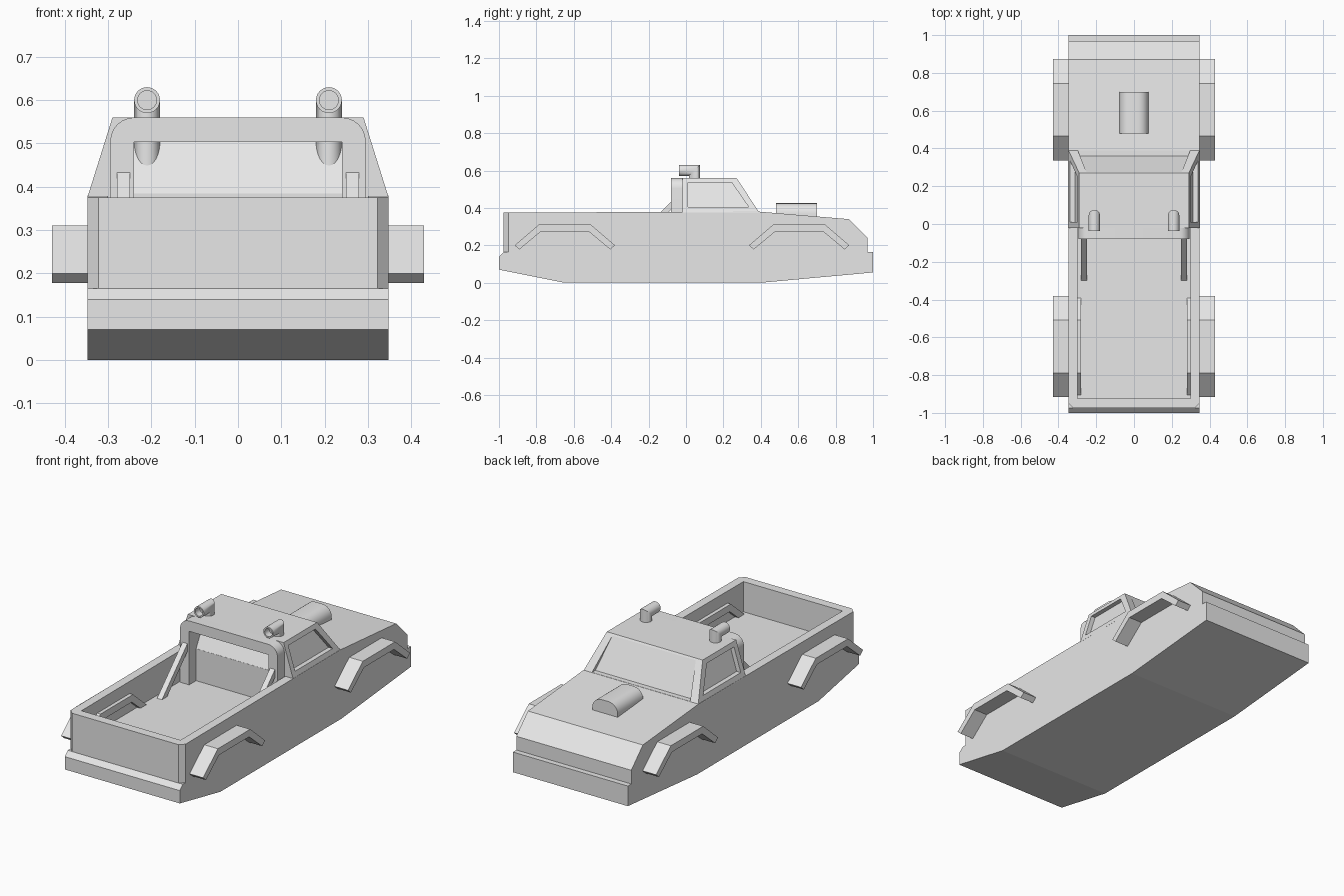
import bpy, bmesh, math

cube = bpy.data.objects.get("Cube")
if cube:
    bpy.data.objects.remove(cube, do_unlink=True)

grey = bpy.data.materials.new("plain_grey")
grey.use_nodes = True
grey.diffuse_color = (0.8, 0.8, 0.8, 1)
grey.node_tree.nodes["Principled BSDF"].inputs["Base Color"].default_value = (0.8, 0.8, 0.8, 1)


def loft(name, rings):
    """Skin a list of matching closed rings and cap both ends."""
    bm = bmesh.new()
    loops = [[bm.verts.new(p) for p in ring] for ring in rings]
    n = len(loops[0])
    for a, b in zip(loops, loops[1:]):
        for i in range(n):
            j = (i + 1) % n
            bm.faces.new((a[i], a[j], b[j], b[i]))
    bm.faces.new(loops[0])
    bm.faces.new(loops[-1])
    bmesh.ops.recalc_face_normals(bm, faces=bm.faces)
    mesh = bpy.data.meshes.new(name)
    bm.to_mesh(mesh)
    bm.free()
    mesh.materials.append(grey)
    ob = bpy.data.objects.new(name, mesh)
    bpy.context.collection.objects.link(ob)
    return ob


def side_prism(name, profile, x0, x1):
    """Extrude a (y, z) profile across x."""
    return loft(name, [[(x, y, z) for y, z in profile] for x in (x0, x1)])


def back_prism(name, profile, y0, y1):
    """Extrude an (x, z) profile along y."""
    return loft(name, [[(x, y, z) for x, z in profile] for y in (y0, y1)])


def box(name, x0, x1, y0, y1, z0, z1):
    return side_prism(name, [(y0, z0), (y1, z0), (y1, z1), (y0, z1)], x0, x1)


def carve(ob, cutters):
    """Subtract the cutters from the object and delete them."""
    for c in cutters:
        c.hide_render = True
        mod = ob.modifiers.new("cut", 'BOOLEAN')
        mod.operation = 'DIFFERENCE'
        mod.solver = 'EXACT'
        mod.object = c
    dg = bpy.context.evaluated_depsgraph_get()
    mesh = bpy.data.meshes.new_from_object(ob.evaluated_get(dg))
    ob.modifiers.clear()
    ob.data = mesh
    for c in cutters:
        bpy.data.objects.remove(c, do_unlink=True)


def arch(half, top, radius, base, steps=6):
    """Outline with a flat base and rounded top corners."""
    pts = [(-half, base)]
    for cx, start in ((-half + radius, math.pi), (half - radius, math.pi / 2)):
        for i in range(steps + 1):
            a = start - i / steps * math.pi / 2
            pts.append((cx + radius * math.cos(a), top - radius + radius * math.sin(a)))
    return pts + [(half, base)]


def smooth(ob):
    bpy.ops.object.select_all(action='DESELECT')
    ob.select_set(True)
    bpy.context.view_layer.objects.active = ob
    bpy.ops.object.shade_smooth_by_angle(angle=math.radians(35))


W, FLOOR, RAIL, ROOF = 0.348, 0.21, 0.375, 0.56

# Body tub with bumpers, load bed and chamfered tail corners
body = side_prism("body", [
    (-1, 0.07), (-1, 0.14), (-0.975, 0.165), (-0.975, RAIL), (0.39, 0.38),
    (0.87, 0.34), (0.97, 0.24), (0.97, 0.165), (1, 0.165), (1, 0.055),
    (0.4, 0), (-0.65, 0)], -W, W)
cuts = [box("bed_cutter", -0.3, 0.3, -0.925, -0.02, FLOOR, 0.5)]
for s in (-1, 1):
    tri = [(s * 0.322, -0.975), (s * 0.36, -0.937), (s * 0.36, -0.99), (s * 0.322, -0.99)]
    cuts.append(loft("corner_cutter", [[(x, y, z) for x, y in tri] for z in (0.165, 0.5)]))
carve(body, cuts)


# Cab with tapered sides, recessed windscreen, side windows and open back
def side_x(z):
    return W - (z - RAIL) * (W - 0.29) / (ROOF - RAIL)


def section(y0, y1, z):
    x = side_x(z)
    return [(-x, y0, z), (x, y0, z), (x, y1, z), (-x, y1, z)]


cab = loft("cab", [section(-0.02, 0.393, 0.374), section(-0.02, 0.27, ROOF)])
cuts = [loft("windscreen_cutter", [
    [(-h, y, z), (h, y, z), (h, 0.6, z), (-h, 0.6, z)]
    for h, y, z in ((0.297, 0.36, 0.381), (0.25, 0.272, 0.559))])]
window = [(0.01, 0.405), (0.335, 0.405), (0.245, 0.535), (0.01, 0.535)]
for s in (-1, 1):
    cuts.append(loft("window_cutter", [
        [(s * (side_x(z) + d), y, z) for y, z in window] for d in (-0.025, 0.05)]))
cuts.append(side_prism("back_cutter", [
    (-0.1, 0.385), (-0.019, 0.385), (0.045, 0.505), (-0.1, 0.505)], -0.24, 0.24))
carve(cab, cuts)

# Roll bar hoop standing on the bed floor
hoop = back_prism("roll_bar", arch(0.295, ROOF, 0.055, FLOOR - 0.005), -0.08, -0.019)
carve(hoop, [box("hoop_cutter", -0.24, 0.24, -0.2, 0.1, 0.1, 0.503)])
smooth(hoop)

# Hood scoop
smooth(back_prism("hood_scoop", arch(0.077, 0.425, 0.055, 0.34), 0.48, 0.7))

for s, side in ((-1, "right"), (1, "left")):
    # Roll bar braces
    side_prism(side + "_brace", [
        (-0.07, 0.443), (-0.07, 0.4), (-0.26, 0.205), (-0.305, 0.205)], s * 0.25, s * 0.28)

    # Wheel arch strips, passing through the bed walls
    for end, cy in (("rear", -0.648), ("front", 0.605)):
        half = [(0.268, 0.2), (0.14, 0.31)]
        under = [(0.13, 0.272), (0.243, 0.178)]
        outline = [(cy - d, z) for d, z in half] + [(cy + d, z) for d, z in half[::-1]]
        outline += [(cy + d, z) for d, z in under[::-1]] + [(cy - d, z) for d, z in under]
        side_prism(f"{side}_{end}_arch", outline, s * 0.28, s * 0.43)

    # Elbow pipe on the roof, open towards the back
    ring = [(math.cos(a), math.sin(a)) for a in (math.tau * i / 24 for i in range(24))]
    x, r, bore = s * 0.21, 0.03, 0.022
    pipe = loft(side + "_roof_pipe", [
        [(x + bore * c, 0.0, 0.6 + bore * q) for c, q in ring],
        [(x + bore * c, -0.038, 0.6 + bore * q) for c, q in ring],
        [(x + r * c, -0.038, 0.6 + r * q) for c, q in ring],
        [(x + r * c, 0.045 + r * q, 0.6 + r * q) for c, q in ring],
        [(x + r * c, 0.045 + r * q, 0.44) for c, q in ring]])
    smooth(pipe)
